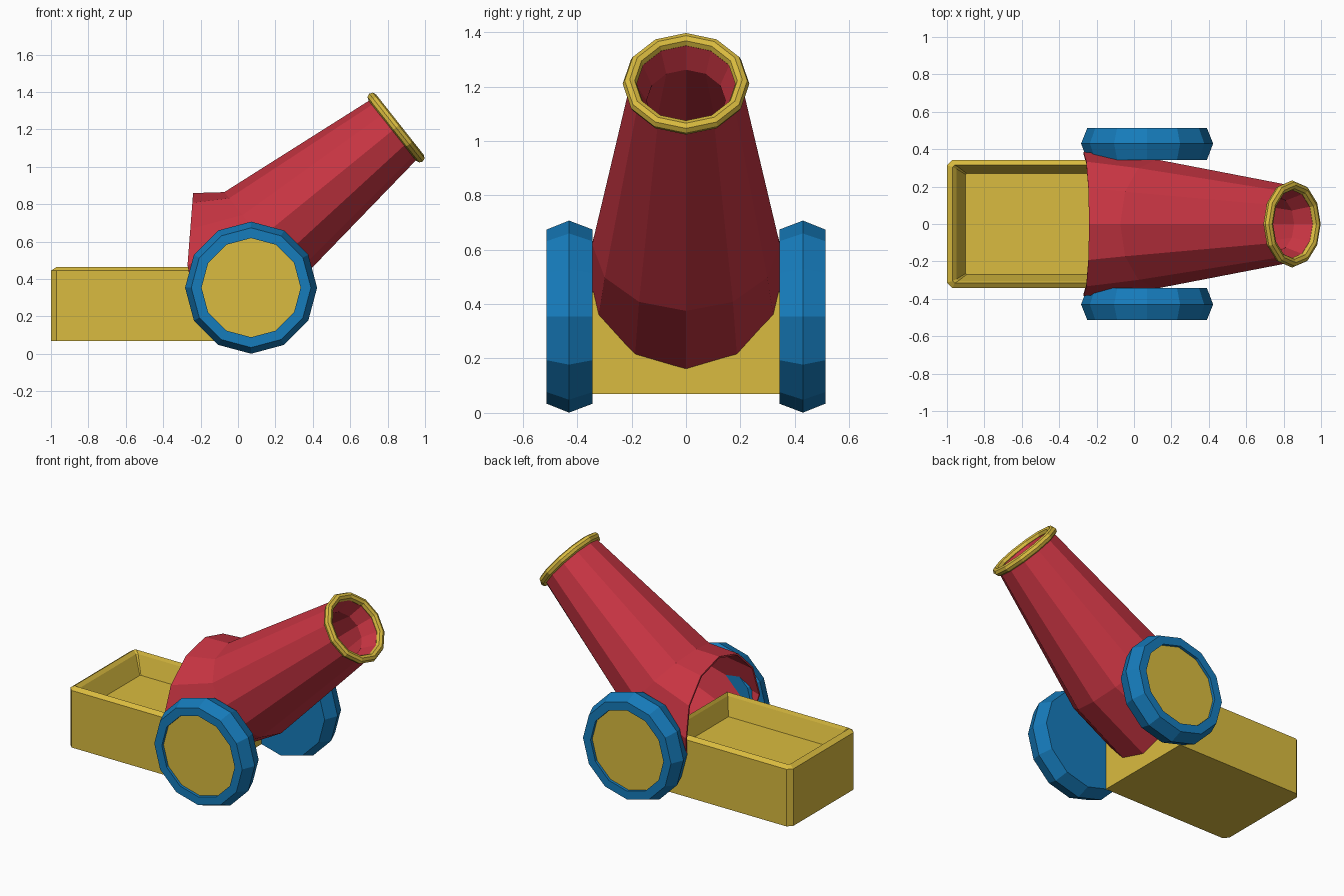
import bpy, bmesh
from math import sin, cos, pi
from mathutils import Vector

if "Cube" in bpy.data.objects:
    bpy.data.objects.remove(bpy.data.objects["Cube"])

N = 12


def material(name, rgb):
    m = bpy.data.materials.new(name)
    m.diffuse_color = (*rgb, 1)
    m.use_nodes = True
    m.node_tree.nodes["Principled BSDF"].inputs["Base Color"].default_value = m.diffuse_color
    return m


RED = material("red", (0.58, 0.035, 0.055))
GOLD = material("yellow", (0.70, 0.50, 0.05))
BLUE = material("blue", (0.008, 0.20, 0.50))


def loft(name, rings, mat, closed=False, cap_start=False, cap_end=False):
    """Skin a list of equal-length point rings."""
    bm = bmesh.new()
    rows = [[bm.verts.new(p) for p in ring] for ring in rings]
    pairs = list(zip(rows, rows[1:]))
    if closed:
        pairs.append((rows[-1], rows[0]))
    n = len(rows[0])
    for a, b in pairs:
        for i in range(n):
            j = (i + 1) % n
            bm.faces.new((a[i], a[j], b[j], b[i]))
    if cap_start:
        bm.faces.new(rows[0][::-1])
    if cap_end:
        bm.faces.new(rows[-1])
    bmesh.ops.recalc_face_normals(bm, faces=bm.faces)
    me = bpy.data.meshes.new(name)
    bm.to_mesh(me)
    bm.free()
    me.materials.append(mat)
    ob = bpy.data.objects.new(name, me)
    bpy.context.collection.objects.link(ob)
    return ob


# Barrel: tilted tube, cross-sections square to its axis
AXIS = Vector((0.785, 0, 0.62)).normalized()
UP = Vector((-AXIS.z, 0, AXIS.x))
MUZZLE = Vector((0.845, 0, 1.21))
MID = Vector((0.12, 0, 0.62))
ANGLES = [2 * pi * i / N for i in range(N)]


def section(center, r_up, r_side):
    return [center + UP * r_up * cos(t) + Vector((0, r_side * sin(t), 0)) for t in ANGLES]


def breech(scale):
    """Near-upright open rear edge."""
    return [Vector((-0.27 + (0.03 if cos(t) > 0 else -0.07) * cos(t),
                    0.385 * scale * sin(t),
                    0.475 + 0.385 * scale * cos(t))) for t in ANGLES]


loft("barrel", [
    breech(1), section(MID, 0.312, 0.345), section(MUZZLE, 0.2, 0.205),
    section(MUZZLE, 0.18, 0.185), section(MUZZLE - AXIS * 0.1, 0.145, 0.145),
    section(MID, 0.29, 0.32), breech(0.97)], RED, closed=True)

# Muzzle ring
M = 8
loft("muzzle_ring", [
    section(MUZZLE + AXIS * 0.026 * sin(2 * pi * k / M),
            0.205 + 0.026 * cos(2 * pi * k / M),
            0.207 + 0.026 * cos(2 * pi * k / M)) for k in range(M)], GOLD, closed=True)


# Wheels, mirrored across the carriage
def disc(y, r):
    return [Vector((0.07 + r * sin(t), y, 0.354 + r * cos(t))) for t in ANGLES]


def mirrored(ob):
    ob.modifiers.new("Mirror", "MIRROR").use_axis = (False, True, False)


mirrored(loft("wheel", [disc(-0.343, 0.32), disc(-0.43, 0.353), disc(-0.513, 0.32),
                        disc(-0.513, 0.265), disc(-0.495, 0.265)], BLUE, cap_start=True))
mirrored(loft("wheel_hub", [disc(-0.495, 0.265), disc(-0.49, 0.265)], GOLD,
              cap_start=True, cap_end=True))


# Carriage: tray with chamfered back corners and a raised rim
def tray(z, x0, x1, y, c):
    return [Vector(p) for p in ((x1, -y, z), (x1, y, z), (x0 + c, y, z),
                                (x0, y - c, z), (x0, c - y, z), (x0 + c, -y, z))]


loft("carriage", [
    tray(0.07, -1, -0.07, 0.343, 0.03), tray(0.445, -1, -0.07, 0.343, 0.03),
    tray(0.465, -0.97, -0.08, 0.315, 0.01), tray(0.445, -0.95, -0.09, 0.305, 0.01),
    tray(0.33, -0.90, -0.12, 0.27, 0.005)], GOLD, cap_start=True, cap_end=True)
